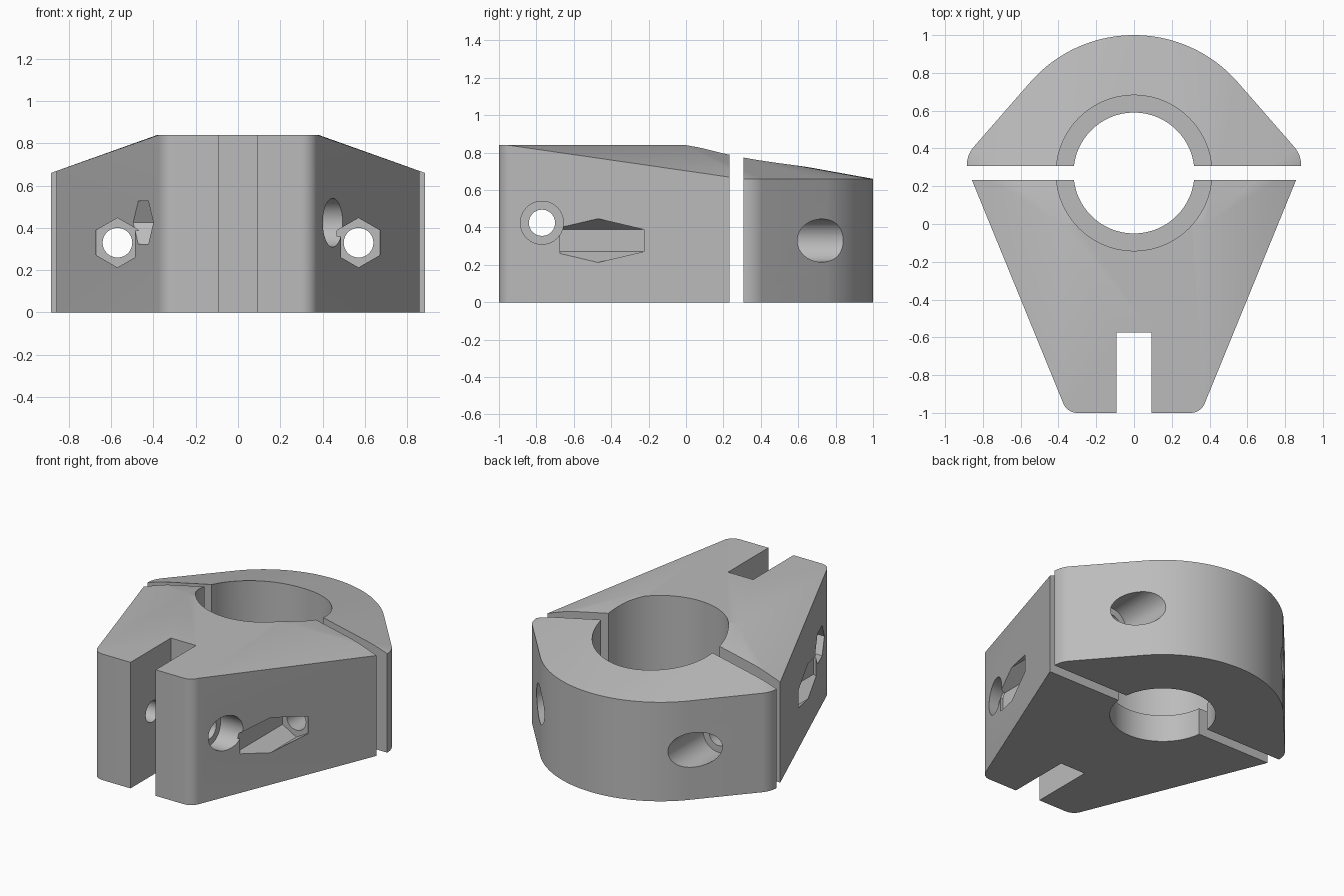
import bpy, bmesh
from math import sin, cos, pi, radians
from mathutils import Matrix, Vector

cube = bpy.data.objects.get("Cube")
if cube:
    bpy.data.objects.remove(cube, do_unlink=True)

grey = bpy.data.materials.new("plain grey")
grey.use_nodes = True
COLOUR = (0.5, 0.5, 0.5, 1)
grey.diffuse_color = COLOUR
grey.node_tree.nodes["Principled BSDF"].inputs["Base Color"].default_value = COLOUR

BORE_Y = 0.27
EDGE_Z, TOP_Z = 0.66, 0.84


def arc(cx, cy, r, a0, a1, n):
    angles = [radians(a0 + (a1 - a0) * i / n) for i in range(n + 1)]
    return [(cx + r * cos(a), cy + r * sin(a)) for a in angles]


def to_object(name, bm):
    bmesh.ops.recalc_face_normals(bm, faces=bm.faces)
    mesh = bpy.data.meshes.new(name)
    bm.to_mesh(mesh)
    bm.free()
    mesh.materials.append(grey)
    ob = bpy.data.objects.new(name, mesh)
    bpy.context.collection.objects.link(ob)
    return ob


def half(name, y, keep_front):
    """Hull of the outline and raised plateau, sliced flat at y."""
    nose = arc(0.30, -0.92, 0.08, -90, -23, 8)
    tail = (arc(0.735, 0.31, 0.15, -5, 40, 10)
            + arc(0, BORE_Y, 0.73, 40, 90, 32))
    bm = bmesh.new()
    for s in (1, -1):
        for px, py in nose + tail:
            top = TOP_Z if py < -0.5 else EDGE_Z
            for z in (0, top):
                bm.verts.new((s * px, py, z))
        bm.verts.new((s * 0.38, 0, TOP_Z))
    bmesh.ops.remove_doubles(bm, verts=bm.verts, dist=0.0005)
    hull = bmesh.ops.convex_hull(bm, input=bm.verts)
    spare = [v for v in hull["geom_interior"] if isinstance(v, bmesh.types.BMVert)]
    bmesh.ops.delete(bm, geom=spare, context="VERTS")
    bmesh.ops.dissolve_limit(bm, angle_limit=0.002, verts=bm.verts, edges=bm.edges)
    cut = bmesh.ops.bisect_plane(
        bm, geom=bm.verts[:] + bm.edges[:] + bm.faces[:],
        plane_co=(0, y, 0), plane_no=(0, 1, 0),
        clear_outer=keep_front, clear_inner=not keep_front)
    rim = [e for e in cut["geom_cut"] if isinstance(e, bmesh.types.BMEdge)]
    bmesh.ops.edgeloop_fill(bm, edges=rim)
    return to_object(name, bm)


def prism(start, end, r, sides=64, turn=0):
    """Round or hexagonal cutter between two points."""
    a, b = Vector(start), Vector(end)
    bm = bmesh.new()
    spin = (b - a).to_track_quat("Z", "Y").to_matrix().to_4x4()
    bmesh.ops.create_cone(
        bm, cap_ends=True, segments=sides, radius1=r, radius2=r, depth=(b - a).length,
        matrix=Matrix.Translation((a + b) / 2) @ spin @ Matrix.Rotation(turn, 4, "Z"))
    return to_object("cutter", bm)


def block(centre, size):
    bm = bmesh.new()
    bmesh.ops.create_cube(
        bm, size=1, matrix=Matrix.Translation(centre) @ Matrix.Diagonal((*size, 1)))
    return to_object("cutter", bm)


def carve(ob, cutters):
    bpy.context.view_layer.objects.active = ob
    for c in cutters:
        mod = ob.modifiers.new("cut", "BOOLEAN")
        mod.operation, mod.solver, mod.object = "DIFFERENCE", "EXACT", c
        bpy.ops.object.modifier_apply(modifier=mod.name)
        bpy.data.objects.remove(c, do_unlink=True)


def hex_turn(start, end, point):
    """Rotation that aims one hexagon corner along point."""
    q = (Vector(end) - Vector(start)).to_track_quat("Z", "Y")
    local = q.inverted() @ Vector(point)
    return Vector((1, 0)).angle_signed(local.xy) * -1


def hexagon(start, end, point):
    return prism(start, end, 0.117, 6, hex_turn(start, end, point))


def bore():
    # Stepped bore with a narrow lip at the base
    return [prism((0, BORE_Y, -0.2), (0, BORE_Y, 1.2), 0.32, 128),
            prism((0, BORE_Y, 0.18), (0, BORE_Y, 1.2), 0.412, 128)]


# Front half: bore, slot, cross bolt and clamp bolt pockets
front = half("front_clamp_half", 0.233, True)
cuts = bore()
cuts.append(block((0, -0.875, 0.5), (0.185, 0.6, 2)))
cuts.append(prism((-1, -0.77, 0.425), (1, -0.77, 0.425), 0.07))
cuts.append(prism((0.33, -0.77, 0.425), (0.8, -0.77, 0.425), 0.115))
cuts.append(hexagon((-0.33, -0.77, 0.425), (-0.8, -0.77, 0.425), (0, 0, 1)))
for s in (1, -1):
    x = s * 0.57
    cuts.append(prism((x, -0.6, 0.33), (x, 0.6, 0.33), 0.07))
    cuts.append(hexagon((x, -0.675, 0.33), (x, -0.2, 0.33), (1, 0, 0)))
carve(front, cuts)

# Rear half: bore and counterbored clamp bolt holes
rear = half("rear_clamp_half", 0.308, False)
cuts = bore()
for s in (1, -1):
    x = s * 0.57
    cuts.append(prism((x, 0, 0.33), (x, 1.2, 0.33), 0.07))
    cuts.append(prism((x, 0.47, 0.33), (x, 1.2, 0.33), 0.115))
carve(rear, cuts)

# Smooth the curved walls, keep machined edges crisp
bpy.ops.object.select_all(action="DESELECT")
for ob in (front, rear):
    ob.select_set(True)
bpy.context.view_layer.objects.active = front
bpy.ops.object.shade_smooth_by_angle(angle=radians(20))
